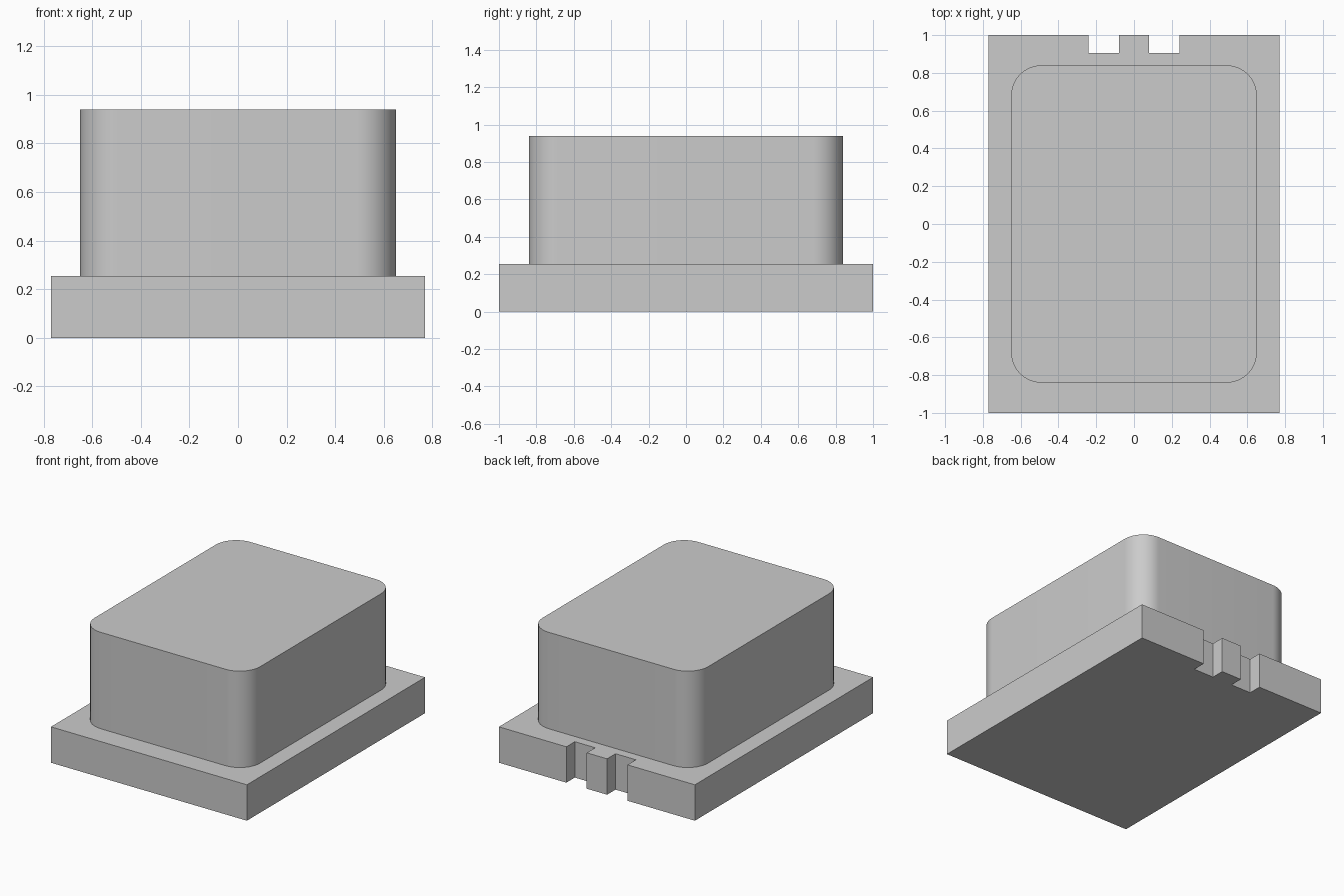
import bpy
import bmesh
from math import cos, sin, pi, radians

cube = bpy.data.objects.get("Cube")
if cube:
    bpy.data.objects.remove(cube, do_unlink=True)

grey = bpy.data.materials.new("light grey")
grey.use_nodes = True
colour = (0.6, 0.6, 0.6, 1)
grey.diffuse_color = colour
grey.node_tree.nodes["Principled BSDF"].inputs["Base Color"].default_value = colour


def extrude_outline(name, outline, z0, z1):
    """Solid prism from a counter-clockwise outline."""
    bm = bmesh.new()
    face = bm.faces.new([bm.verts.new((x, y, z0)) for x, y in outline])
    top = bmesh.ops.extrude_face_region(bm, geom=[face], use_keep_orig=True)
    verts = [v for v in top["geom"] if isinstance(v, bmesh.types.BMVert)]
    bmesh.ops.translate(bm, verts=verts, vec=(0, 0, z1 - z0))
    bmesh.ops.recalc_face_normals(bm, faces=bm.faces)
    mesh = bpy.data.meshes.new(name)
    bm.to_mesh(mesh)
    bm.free()
    mesh.materials.append(grey)
    obj = bpy.data.objects.new(name, mesh)
    bpy.context.collection.objects.link(obj)
    return obj


def rounded_rectangle(hx, hy, r, steps):
    points = []
    for i, (sx, sy) in enumerate([(1, 1), (-1, 1), (-1, -1), (1, -1)]):
        for k in range(steps + 1):
            a = (i + k / steps) * pi / 2
            points.append((sx * (hx - r) + r * cos(a), sy * (hy - r) + r * sin(a)))
    return points


# Base plate with two notches in its back edge
half_x, base_top, notch_y = 0.77, 0.255, 0.905
right_half = [(half_x, -1), (half_x, 1), (0.24, 1), (0.24, notch_y),
              (0.08, notch_y), (0.08, 1)]
left_half = [(-x, y) for x, y in reversed(right_half)]
extrude_outline("base_plate", right_half + left_half, 0, base_top)

# Raised block with rounded vertical corners
block = extrude_outline("raised_block", rounded_rectangle(0.65, 0.84, 0.16, 16),
                        base_top, 0.94)
bpy.ops.object.select_all(action="DESELECT")
block.select_set(True)
bpy.context.view_layer.objects.active = block
bpy.ops.object.shade_smooth_by_angle(angle=radians(30))
